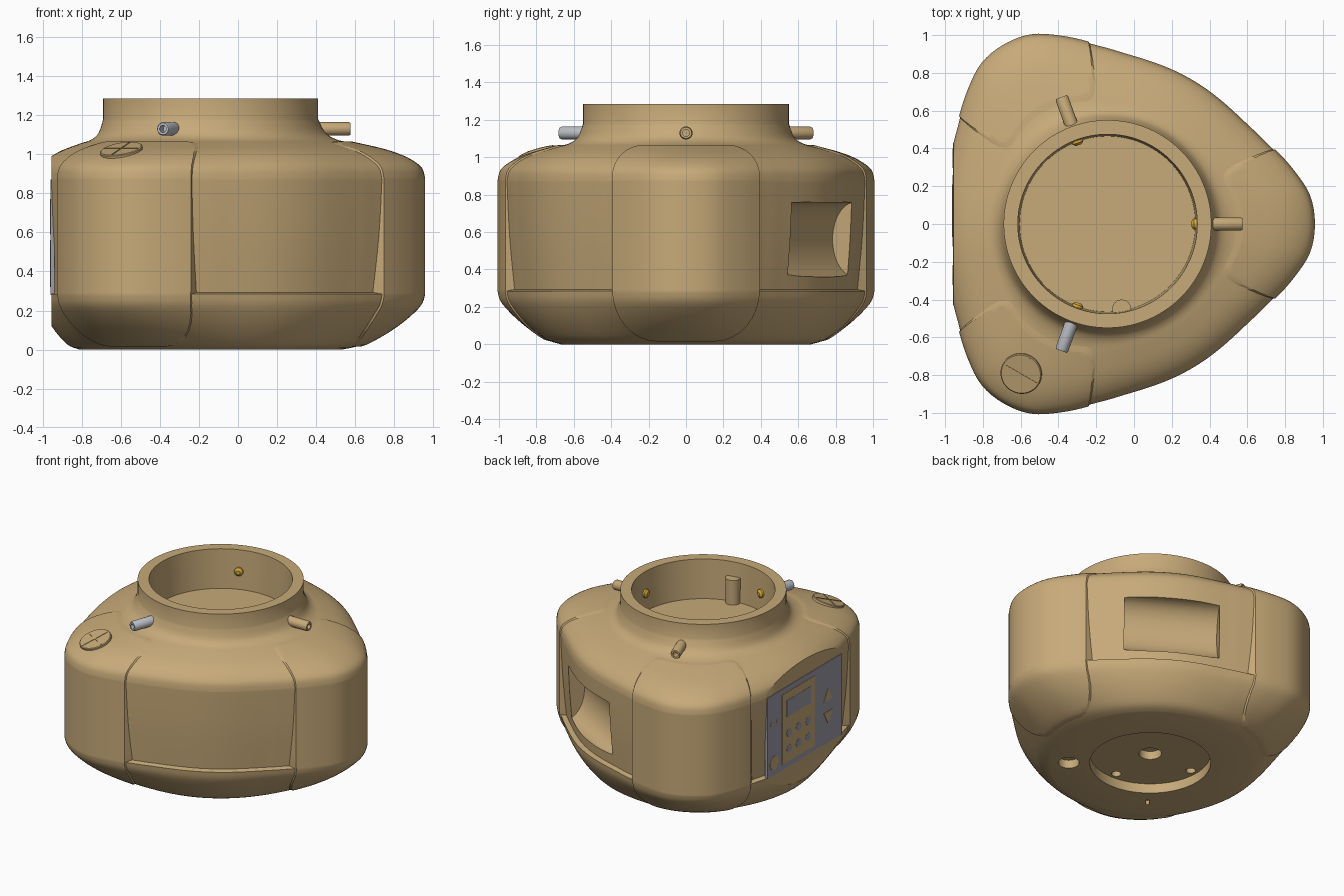
import bpy, bmesh, math
from mathutils import Matrix, Vector

if "Cube" in bpy.data.objects:
    bpy.data.objects.remove(bpy.data.objects["Cube"])

CX = -0.14                      # axis of the neck and of the three-lobed body
N = 180


def material(name, rgb):
    m = bpy.data.materials.new(name)
    m.diffuse_color = (*rgb, 1)
    m.use_nodes = True
    m.node_tree.nodes["Principled BSDF"].inputs["Base Color"].default_value = m.diffuse_color
    return m


TAN = material("tan", (0.57, 0.40, 0.19))
GREY = material("panel_grey", (0.34, 0.34, 0.40))
STEEL = material("steel", (0.50, 0.52, 0.55))
GOLD = material("gold", (0.70, 0.40, 0.04))


def finish(bm, name, mat, mtx=Matrix()):
    bmesh.ops.transform(bm, matrix=mtx, verts=bm.verts)
    bmesh.ops.recalc_face_normals(bm, faces=bm.faces)
    me = bpy.data.meshes.new(name)
    bm.to_mesh(me)
    bm.free()
    ob = bpy.data.objects.new(name, me)
    bpy.context.collection.objects.link(ob)
    if mat:
        me.materials.append(mat)
    return ob


def activate(ob):
    bpy.ops.object.select_all(action='DESELECT')
    ob.select_set(True)
    bpy.context.view_layer.objects.active = ob


def smooth(ob, deg=30):
    activate(ob)
    bpy.ops.object.shade_smooth_by_angle(angle=math.radians(deg))


def boolean(ob, cutter, op):
    mod = ob.modifiers.new("cut", 'BOOLEAN')
    mod.object, mod.operation, mod.solver = cutter, op, 'EXACT'
    activate(ob)
    bpy.ops.object.modifier_apply(modifier=mod.name)
    bpy.data.objects.remove(cutter)


def skin(loops, name, mat, mtx=Matrix()):
    """Bridge equal-length point loops and cap both ends."""
    bm = bmesh.new()
    rows = [[bm.verts.new(p) for p in loop] for loop in loops]
    n = len(rows[0])
    for a, b in zip(rows, rows[1:]):
        for i in range(n):
            bm.faces.new((a[i], a[(i + 1) % n], b[(i + 1) % n], b[i]))
    bm.faces.new(rows[0][::-1])
    bm.faces.new(rows[-1])
    return finish(bm, name, mat, mtx)


def lathe(profile, name, mat, mtx=Matrix(), n=24):
    return skin([[(r * math.cos(2 * math.pi * i / n), r * math.sin(2 * math.pi * i / n), z)
                  for i in range(n)] for r, z in profile], name, mat, mtx)


def box(lo, hi, name, mat, mtx=Matrix()):
    return skin([[(lo[0], lo[1], z), (hi[0], lo[1], z), (hi[0], hi[1], z), (lo[0], hi[1], z)]
                 for z in (lo[2], hi[2])], name, mat, mtx)


def catmull(pts, n=4):
    p = [pts[0]] + list(pts) + [pts[-1]]
    out = []
    for a, b, c, d in zip(p, p[1:], p[2:], p[3:]):
        for k in range(n):
            t = k / n
            out.append(tuple(.5 * (2 * q + (r - o) * t + (2 * o - 5 * q + 4 * r - s) * t * t
                                   + (3 * q - o - 3 * r + s) * t ** 3)
                             for o, q, r, s in zip(a, b, c, d)))
    return out + [tuple(pts[-1])]


def radial(deg):
    """Local frame with x pointing outward from the body axis."""
    return Matrix.Translation((CX, 0, 0)) @ Matrix.Rotation(math.radians(deg), 4, 'Z')


# plan outline: radius against angle from a lobe axis
OUT = catmull([(-8, 1.075), (0, 1.09), (8, 1.075), (16, 1.02), (25, .957), (31, .927),
               (37, .905), (46, .89), (60, .885), (74, .89)], 6)


def outline(deg):
    f = abs((deg + 60) % 120 - 60)
    for (a, ra), (b, rb) in zip(OUT, OUT[1:]):
        if a <= f <= b:
            return ra + (rb - ra) * (f - a) / (b - a)


RAD = [outline(360 * i / N) for i in range(N)]


def shell(name, off=0.0, panel_inset=1.0):
    """Loft from the bottom recess over the lobed body to the bowl floor.
    Ring = z, core radius, blend towards outline, inset."""
    rings = [(.07, .40, 0, 0), (0, .40, 0, 0)]
    rings += catmull([(0, .67, 0, 0), (.03, .69, .25, 0), (.12, .69, .64, 0),
                      (.22, .69, .93, 0), (.285, .69, 1, 0)])
    rings += catmull([(.293, .69, 1, .035), (.58, .6, 1, .012), (.87, .55, 1, 0)])
    rings += catmull([(.872, .55, 1, 0), (.93, .55, .965, 0), (.98, .55, .83, 0),
                      (1.02, .55, .63, 0), (1.055, .55, .35, 0), (1.075, .55, .18, 0),
                      (1.11, .55, .07, 0), (1.18, .55, 0, 0)])
    rings += [(1.285, .55, 0, 0), (1.285, .475, 0, 0), (1.0, .465, 0, 0)]
    loops = []
    for z, c, t, ins in rings:
        loop = []
        for i, R in enumerate(RAD):
            r = c + (R - c) * t - ins * panel_inset + off * min(1, t * 4)
            a = 2 * math.pi * i / N
            loop.append((r * math.cos(a), r * math.sin(a), z))
        loops.append(loop)
    return skin(loops, name, TAN, radial(0))


# main body with flat control side, grip scoop and underside holes
body = shell("body")
boolean(body, box((-2, -1, -.5), (-.955, 1, 2), "flat_cut", None), 'DIFFERENCE')
scoop = (radial(60) @ Matrix.Translation((.86, 0, .56)) @ Matrix.Diagonal((.14, 1, .20, 1))
         @ Matrix.Rotation(math.pi / 2, 4, 'X'))
boolean(body, lathe([(1, -.32), (1, .32)], "scoop_cut", None, scoop, 48), 'DIFFERENCE')
holes = [(0, 0, .075, .13)] + [(a, .35, .032, .11) for a in (0, 90, 180, 270)] + [(-40, .54, .07, .06)]
for ang, dist, r, top in holes:
    boolean(body, lathe([(r, -.1), (r, top)], "hole_cut", None,
                        radial(ang) @ Matrix.Translation((dist, 0, 0))), 'DIFFERENCE')
boolean(body, box((.49, -.01, -.1), (.55, .01, .03), "slot_cut", None, radial(-128)), 'DIFFERENCE')
smooth(body)

# three corner covers: slightly larger shell trimmed to a rounded rectangle
trim = []
for sx, sz, rx, rz in ((1, 1, .17, .17), (-1, 1, .17, .17), (-1, -1, .24, .28), (1, -1, .24, .28)):
    cx, cz = sx * (.395 - rx), (1.066 - rz if sz > 0 else .015 + rz)
    start = {(1, 1): 0, (-1, 1): 90, (-1, -1): 180, (1, -1): 270}[(sx, sz)]
    for k in range(9):
        a = math.radians(start + k * 90 / 8)
        trim.append((cx + rx * math.cos(a), cz + rz * math.sin(a)))
for i in range(3):
    cover = shell(f"corner_cover_{i + 1}", .008, 0)
    for v in cover.data.vertices:
        v.co.z = .55 + (v.co.z - .55) * 1.01
    prism = skin([[(x, y, z) for y, z in trim] for x in (.6, 1.4)], "cover_trim", None, radial(120 * i))
    boolean(cover, prism, 'INTERSECT')
    smooth(cover)

# three clamp screws with gold inner tips
PIN = [(.035, 0), (.035, .175), (.030, .185), (.018, .185), (.018, .13)]
for i, ang in enumerate((0, 110, 250)):
    m = radial(ang) @ Matrix.Translation((.53, 0, 1.13)) @ Matrix.Rotation(math.pi / 2, 4, 'Y')
    smooth(lathe(PIN, f"clamp_screw_{i + 1}", STEEL if ang == 250 else TAN, m, 20))
    m = m @ Matrix.Translation((0, 0, -.085))
    smooth(lathe([(.015, 0), (.03, .012), (.03, .06)], f"screw_tip_{i + 1}", GOLD, m, 20))

# post inside the bowl
smooth(lathe([(.05, .99), (.05, 1.18)], "bowl_post", TAN, Matrix.Translation((-.065, -.45, 0))))

# round level gauge with cross lines on the front left corner
gauge = radial(240) @ Matrix.Translation((.914, 0, 1.018)) @ Matrix.Rotation(math.radians(19), 4, 'Y')
smooth(lathe([(.11, -.03), (.11, .008), (.105, .012)], "level_gauge", TAN, gauge, 40))
for k in range(2):
    box((-.1, -.003, .01), (.1, .003, .015), f"gauge_line_{k + 1}", TAN,
        gauge @ Matrix.Rotation(k * math.pi / 2, 4, 'Z'))

# control panel on the flat side
box((-.959, -.43, .28), (-.94, .43, .87), "control_panel", GREY)
box((-.961, -.12, .32), (-.95, .26, .83), "keypad_plate", TAN)
box((-.9625, -.07, .65), (-.95, .21, .77), "display", GREY)


def facing(y, z, spin=0):
    return (Matrix.Translation((-.95, y, z)) @ Matrix.Rotation(-math.pi / 2, 4, 'Y')
            @ Matrix.Rotation(spin, 4, 'Z'))


for row in range(2):
    for col in range(3):
        lathe([(.03, 0), (.03, .0125)], f"key_{row}_{col}", GREY,
              facing(.18 - .11 * col, .53 - .12 * row), 20)
lathe([(.06, 0), (.06, .0115)], "up_key", TAN, facing(-.27, .62), 3)
lathe([(.06, 0), (.06, .0115)], "down_key", TAN, facing(-.27, .48, math.pi), 3)
lathe([(.05, 0), (.05, .0115)], "power_button", TAN, facing(.35, .37), 28)
for k in range(2):
    lathe([(.014, 0), (.014, .0115)], f"indicator_{k + 1}", TAN, facing(.38 - .07 * k, .66), 14)
